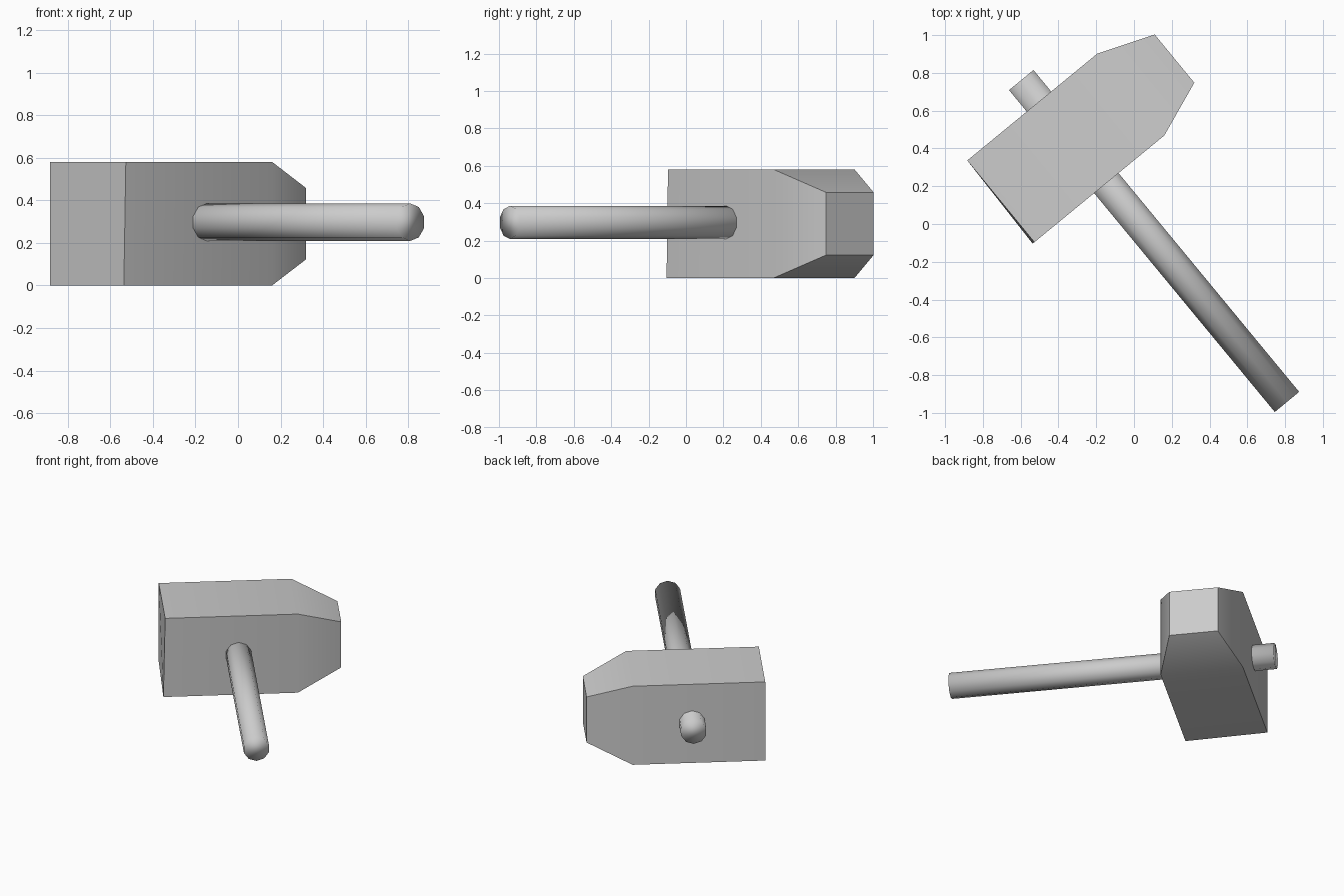
import bpy, bmesh, math
from mathutils import Matrix, Vector

cube = bpy.data.objects.get("Cube")
if cube:
    bpy.data.objects.remove(cube)

grey = bpy.data.materials.new("plain grey")
grey.use_nodes = True
grey.diffuse_color = (0.6, 0.6, 0.6, 1)
grey.node_tree.nodes["Principled BSDF"].inputs["Base Color"].default_value = (0.6, 0.6, 0.6, 1)


def finish(bm, name):
    """Turn a bmesh into a named, smooth-shaded grey object."""
    bmesh.ops.recalc_face_normals(bm, faces=bm.faces)
    for face in bm.faces:
        face.smooth = True
    mesh = bpy.data.meshes.new(name)
    bm.to_mesh(mesh)
    bm.free()
    mesh.materials.append(grey)
    obj = bpy.data.objects.new(name, mesh)
    bpy.context.collection.objects.link(obj)
    return obj


# Mallet head: rectangular sections lofted along its length, tapering at one end
bm = bmesh.new()
sections = [(0, 0.28, 0, 0.58), (0.89, 0.28, 0, 0.58), (1.19, 0.165, 0.122, 0.458)]
rings = []
for x, half, low, high in sections:
    corners = [(-half, low), (half, low), (half, high), (-half, high)]
    rings.append([bm.verts.new((x, y, z)) for y, z in corners])
for a, b in zip(rings, rings[1:]):
    for i in range(4):
        j = (i + 1) % 4
        bm.faces.new((a[i], a[j], b[j], b[i]))
bm.faces.new(rings[0])
bm.faces.new(rings[-1])
rings[0][0].co.x -= 0.012  # slightly skewed striking face
head = finish(bm, "mallet_head")
head.location = (-0.705, 0.12, 0)
head.rotation_euler.z = math.radians(39.4)
bpy.context.view_layer.objects.active = head
head.select_set(True)
bpy.ops.object.shade_smooth_by_angle(angle=math.radians(30))

# Handle: ten-sided rod passing right through the head
start, end = Vector((0.81, -0.942, 0.297)), Vector((-0.597, 0.762, 0.297))
axis = end - start
bm = bmesh.new()
bmesh.ops.create_cone(bm, cap_ends=True, segments=10, radius1=0.088, radius2=0.088,
                      depth=axis.length)
# Put a corner of the rod on top, then lay it along its axis
first = max(bm.verts, key=lambda v: v.co.x).co
turn = Matrix.Rotation(-math.atan2(first.y, first.x), 4, "Z")
lay = Matrix.Rotation(math.radians(90), 4, "Y")
aim = Matrix.Rotation(math.atan2(axis.y, axis.x), 4, "Z")
bm.transform(aim @ lay @ turn)
handle = finish(bm, "handle")
handle.location = (start + end) / 2
